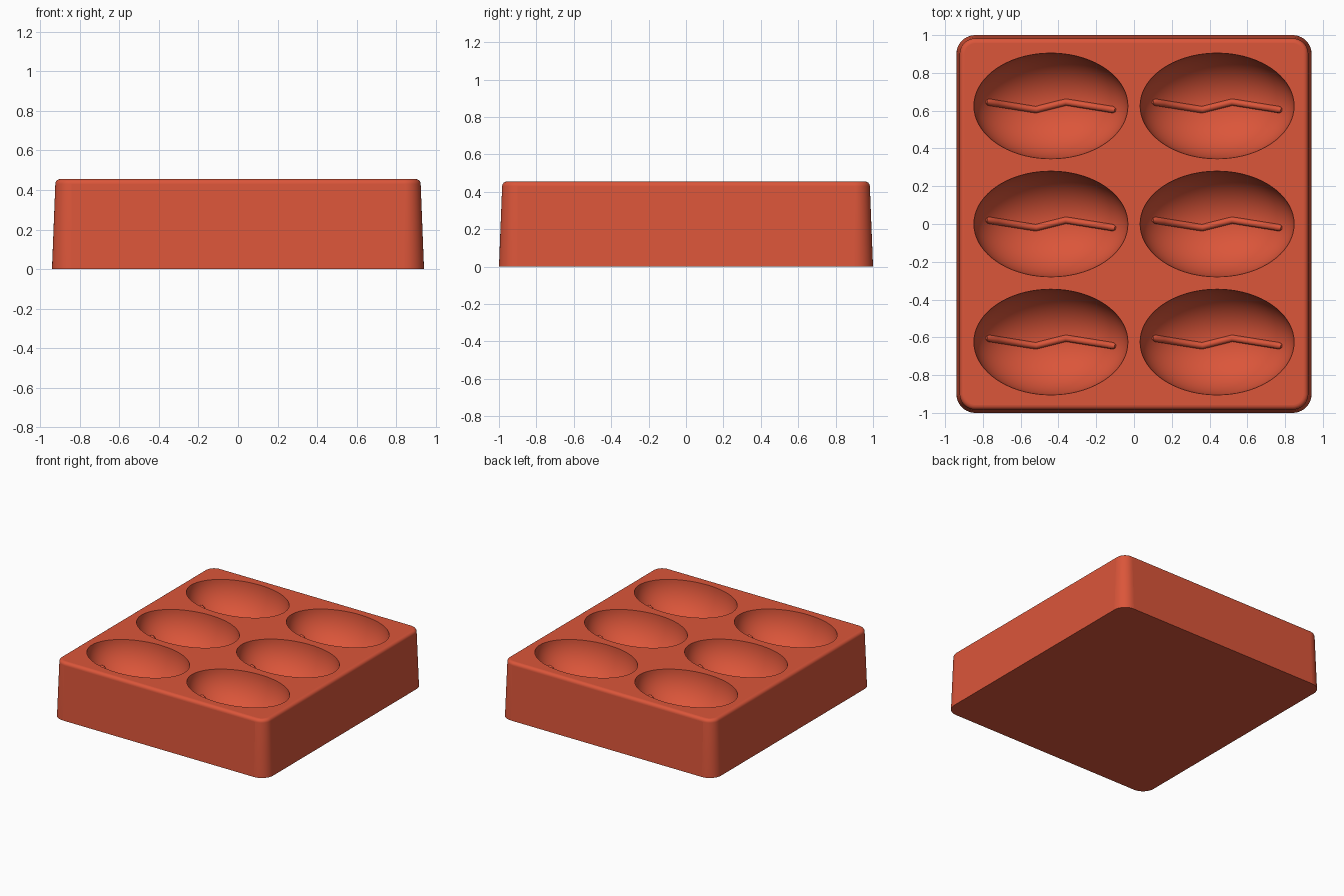
import bpy, bmesh, math

cube = bpy.data.objects.get("Cube")
if cube:
    bpy.data.objects.remove(cube)

HEIGHT = 0.455
CAVITY = (0.408, 0.28, 0.30)          # half-axes of each hollow
CENTRES = [(x, y) for x in (-0.44, 0.44) for y in (-0.625, 0, 0.625)]

red = bpy.data.materials.new("tomato red silicone")
red.use_nodes = True
colour = (0.71, 0.092, 0.042, 1)
red.diffuse_color = colour
red.node_tree.nodes["Principled BSDF"].inputs["Base Color"].default_value = colour


def add_object(name, data):
    obj = bpy.data.objects.new(name, data)
    bpy.context.collection.objects.link(obj)
    data.materials.append(red)
    return obj


def mesh_from(bm, name):
    bmesh.ops.recalc_face_normals(bm, faces=bm.faces)
    mesh = bpy.data.meshes.new(name)
    bm.to_mesh(mesh)
    bm.free()
    return mesh


def rounded_ring(bm, z, inset, radius=0.1, steps=10):
    """Ring of vertices around a rounded rectangle."""
    ring = []
    for corner in range(4):
        sx = 1 if corner in (0, 3) else -1
        sy = 1 if corner < 2 else -1
        for i in range(steps + 1):
            a = (corner + i / steps) * math.pi / 2
            r = radius - inset
            ring.append(bm.verts.new((sx * (0.94 - radius) + r * math.cos(a),
                                      sy * (1.0 - radius) + r * math.sin(a), z)))
    return ring


# Tapered tray block with a softly rounded top edge
bm = bmesh.new()
levels = [(0, 0)]
edge, taper = 0.025, 0.017
for i in range(7):
    a = i / 6 * math.pi / 2
    levels.append((HEIGHT - edge + edge * math.sin(a), taper + edge * (1 - math.cos(a))))
rings = [rounded_ring(bm, z, inset) for z, inset in levels]
for low, high in zip(rings, rings[1:]):
    for i in range(len(low)):
        j = (i + 1) % len(low)
        bm.faces.new((low[i], low[j], high[j], high[i]))
bm.faces.new(rings[0])
bm.faces.new(rings[-1])
tray = add_object("tray", mesh_from(bm, "tray"))

# Six oval hollows cut from the top
bm = bmesh.new()
for x, y in CENTRES:
    made = bmesh.ops.create_uvsphere(bm, u_segments=72, v_segments=36, radius=1)
    bmesh.ops.scale(bm, vec=CAVITY, verts=made["verts"])
    bmesh.ops.translate(bm, vec=(x, y, HEIGHT + 0.004), verts=made["verts"])
cutter = add_object("hollow_cutter", mesh_from(bm, "hollow_cutter"))
cutter.hide_render = True

cut = tray.modifiers.new("hollows", "BOOLEAN")
cut.operation = "DIFFERENCE"
cut.solver = "EXACT"
cut.object = cutter
bpy.context.view_layer.update()
cut_mesh = bpy.data.meshes.new_from_object(
    tray.evaluated_get(bpy.context.evaluated_depsgraph_get()))
tray.modifiers.clear()
tray.data = cut_mesh
bpy.data.objects.remove(cutter)

# Smooth curved faces, keep the large flat faces flat
bpy.ops.object.select_all(action="DESELECT")
tray.select_set(True)
bpy.context.view_layer.objects.active = tray
bpy.ops.object.shade_smooth_by_angle(angle=math.radians(35))
for face in tray.data.polygons:
    if face.area > 0.1:
        face.use_smooth = False


# Zigzag ridge following the floor of each hollow
def floor_point(x, y):
    a, b, d = CAVITY
    return (x, y, -d * math.sqrt(1 - (x / a) ** 2 - (y / b) ** 2) + 0.008)


corners = [(-0.33, 0.02), (-0.08, -0.02), (0.08, 0.02), (0.33, -0.02)]
path = []
for (x0, y0), (x1, y1) in zip(corners, corners[1:]):
    path += [(x0 + (x1 - x0) * t / 6, y0 + (y1 - y0) * t / 6) for t in range(6)]
path.append(corners[-1])
path = [(-0.342, 0.022)] + path + [(0.342, -0.022)]

for n, (x, y) in enumerate(CENTRES, 1):
    curve = bpy.data.curves.new(f"ridge_{n}", "CURVE")
    curve.dimensions = "3D"
    curve.bevel_depth = 0.018
    curve.bevel_resolution = 3
    curve.use_fill_caps = True
    spline = curve.splines.new("POLY")
    spline.points.add(len(path) - 1)
    for point, (px, py) in zip(spline.points, path):
        point.co = (*floor_point(px, py), 1)
    spline.points[0].radius = spline.points[-1].radius = 0.5
    ridge = add_object(f"ridge_{n}", curve)
    ridge.location = (x, y, HEIGHT)
